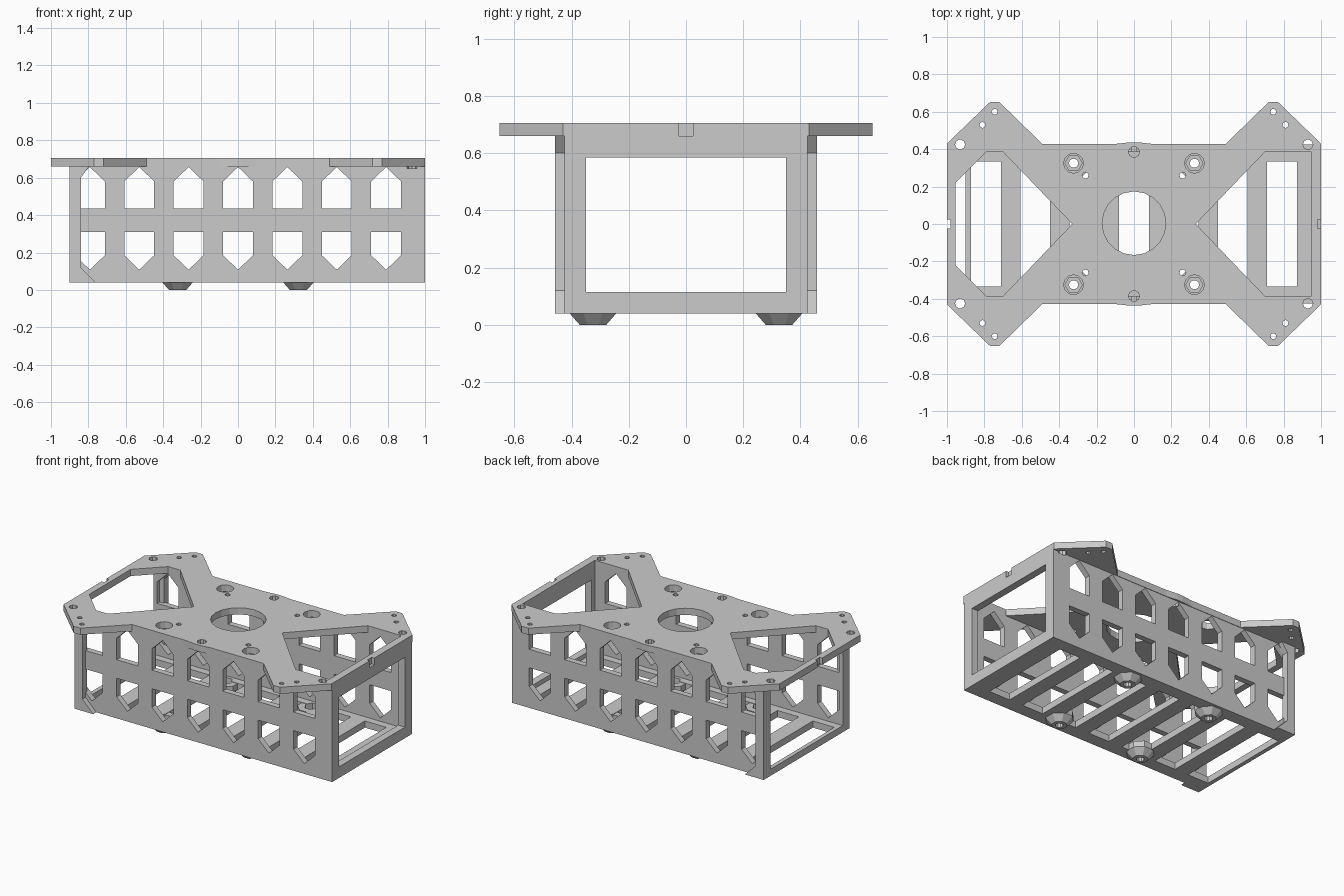
import bpy, bmesh
from math import cos, sin, pi

if "Cube" in bpy.data.objects:
    bpy.data.objects.remove(bpy.data.objects["Cube"])

AXES = {'Z': lambda u, v, w: (u, v, w), 'Y': lambda u, v, w: (u, w, v), 'X': lambda u, v, w: (w, u, v)}


def prism(pts, lo, hi, axis='Z'):
    """Solid from a 2D profile; pts may be a pair (bottom ring, top ring)."""
    bot, top = pts if isinstance(pts, tuple) else (pts, pts)
    return bot, top, lo, hi, AXES[axis]


def rect(u0, u1, v0, v1):
    return [(u0, v0), (u1, v0), (u1, v1), (u0, v1)]


def ring(cx, cy, r, n, turn=0.0):
    return [(cx + r * cos(2 * pi * (i + turn) / n), cy + r * sin(2 * pi * (i + turn) / n)) for i in range(n)]


def build(name, solids):
    bm = bmesh.new()
    for bot, top, lo, hi, f in solids:
        a = [bm.verts.new(f(u, v, lo)) for u, v in bot]
        b = [bm.verts.new(f(u, v, hi)) for u, v in top]
        bm.faces.new(a)
        bm.faces.new(b)
        for i in range(len(a)):
            j = (i + 1) % len(a)
            bm.faces.new((a[i], a[j], b[j], b[i]))
    bmesh.ops.recalc_face_normals(bm, faces=bm.faces)
    me = bpy.data.meshes.new(name)
    bm.to_mesh(me)
    bm.free()
    ob = bpy.data.objects.new(name, me)
    bpy.context.collection.objects.link(ob)
    return ob


def combine(ob, solids, op):
    other = build("helper", solids)
    mod = ob.modifiers.new("bool", 'BOOLEAN')
    mod.operation, mod.solver, mod.object = op, 'EXACT', other
    dg = bpy.context.evaluated_depsgraph_get()
    me = bpy.data.meshes.new_from_object(ob.evaluated_get(dg))
    ob.modifiers.clear()
    ob.data = me
    bpy.data.objects.remove(other)


COLS = [i * 0.264 for i in range(-3, 4)]
QUADS = [(sx, sy) for sx in (-1, 1) for sy in (-1, 1)]

# Open-ended tray: floor, two side walls and the right end wall
cage = build("cage", [prism(rect(-0.9, 1, -0.425, 0.425), 0.04, 0.68)])
combine(cage, [prism(rect(-1, 0.95, -0.385, 0.385), 0.085, 0.9)], 'DIFFERENCE')

# House-shaped side windows, floor slots and the end opening
cuts = [prism(rect(-0.35, 0.35, 0.115, 0.585), 0.9, 1.1, 'X')]
for x in COLS:
    l, r = x - 0.08, x + 0.08
    cuts.append(prism([(l, 0.435), (r, 0.435), (r, 0.58), (x, 0.657), (l, 0.58)], -0.6, 0.6, 'Y'))
    cuts.append(prism([(l, 0.31), (r, 0.31), (r, 0.185), (x, 0.108), (l, 0.185)], -0.6, 0.6, 'Y'))
    cuts.append(prism(rect(l, r, -0.335, 0.335), 0, 0.1))
combine(cage, cuts, 'DIFFERENCE')

# Top plate with four arms, two large cutouts and the centre hole
half = [(1, 0.43), (0.77, 0.652), (0.72, 0.652), (0.49, 0.428), (0.1, 0.428), (0.02, 0.437)]
back = half + [(-x, y) for x, y in reversed(half)]
plate = build("plate", [prism(back + [(-x, -y) for x, y in back], 0.66, 0.705)])
combine(plate, [
    prism([(0.33, 0), (0.7, 0.385), (0.95, 0.385), (0.95, -0.385), (0.7, -0.385)], 0.6, 0.8),
    prism([(-0.33, 0), (-0.7, 0.385), (-0.79, 0.385), (-0.955, 0.22),
           (-0.955, -0.22), (-0.79, -0.385), (-0.7, -0.385)], 0.6, 0.8),
    prism(ring(0, 0.004, 0.17, 20), 0.6, 0.8)], 'DIFFERENCE')

# Join the plate to the walls
mod = cage.modifiers.new("join", 'BOOLEAN')
mod.operation, mod.solver, mod.object = 'UNION', 'EXACT', plate
dg = bpy.context.evaluated_depsgraph_get()
joined = bpy.data.meshes.new_from_object(cage.evaluated_get(dg))
cage.modifiers.clear()
cage.data = joined
bpy.data.objects.remove(plate)

# Edge flanges at the open end, and tapered screw feet
flange = [(-0.9, 0.04), (-0.76, 0.04), (-0.84, 0.12), (-0.84, 0.6), (-0.79, 0.67), (-0.9, 0.67)]
adds = [prism(flange, 0.41, 0.458, 'Y'), prism(flange, -0.458, -0.41, 'Y')]
for sx, sy in QUADS:
    c = (sx * 0.323, sy * 0.325)
    adds.append(prism((ring(*c, 0.05, 8, 0.5), ring(*c, 0.09, 8, 0.5)), 0, 0.042))
    adds.append(prism(ring(*c, 0.09, 8, 0.5), 0.042, 0.082))
combine(cage, adds[:2], 'UNION')
for i in range(2, len(adds), 2):
    combine(cage, [adds[i + 1]], 'UNION')
    combine(cage, [adds[i]], 'UNION')

# Screw holes, arm holes, edge notches
holes = [prism(rect(s - 0.02, s + 0.02, -0.025, 0.025), 0.66, 0.8) for s in (-1, 1)]
pockets = []
for sx, sy in QUADS:
    x, y = sx * 0.323, sy * 0.325
    holes.append(prism(ring(x, y, 0.053, 12), 0.62, 0.8))
    holes.append(prism(ring(x, y, 0.025, 10), -0.1, 0.2))
    pockets.append(prism(ring(x, y, 0.046, 6), 0.03, 0.2))
    for hx, hy, r in ((0.26, 0.26, 0.017), (0.93, 0.425, 0.027), (0.745, 0.6, 0.016), (0.81, 0.53, 0.016)):
        holes.append(prism(ring(sx * hx, sy * hy, r, 8), 0.65, 0.8))
for sy in (-1, 1):
    holes.append(prism(ring(0, sy * 0.385, 0.029, 10), 0.645, 0.8))
combine(cage, holes, 'DIFFERENCE')
combine(cage, pockets, 'DIFFERENCE')
